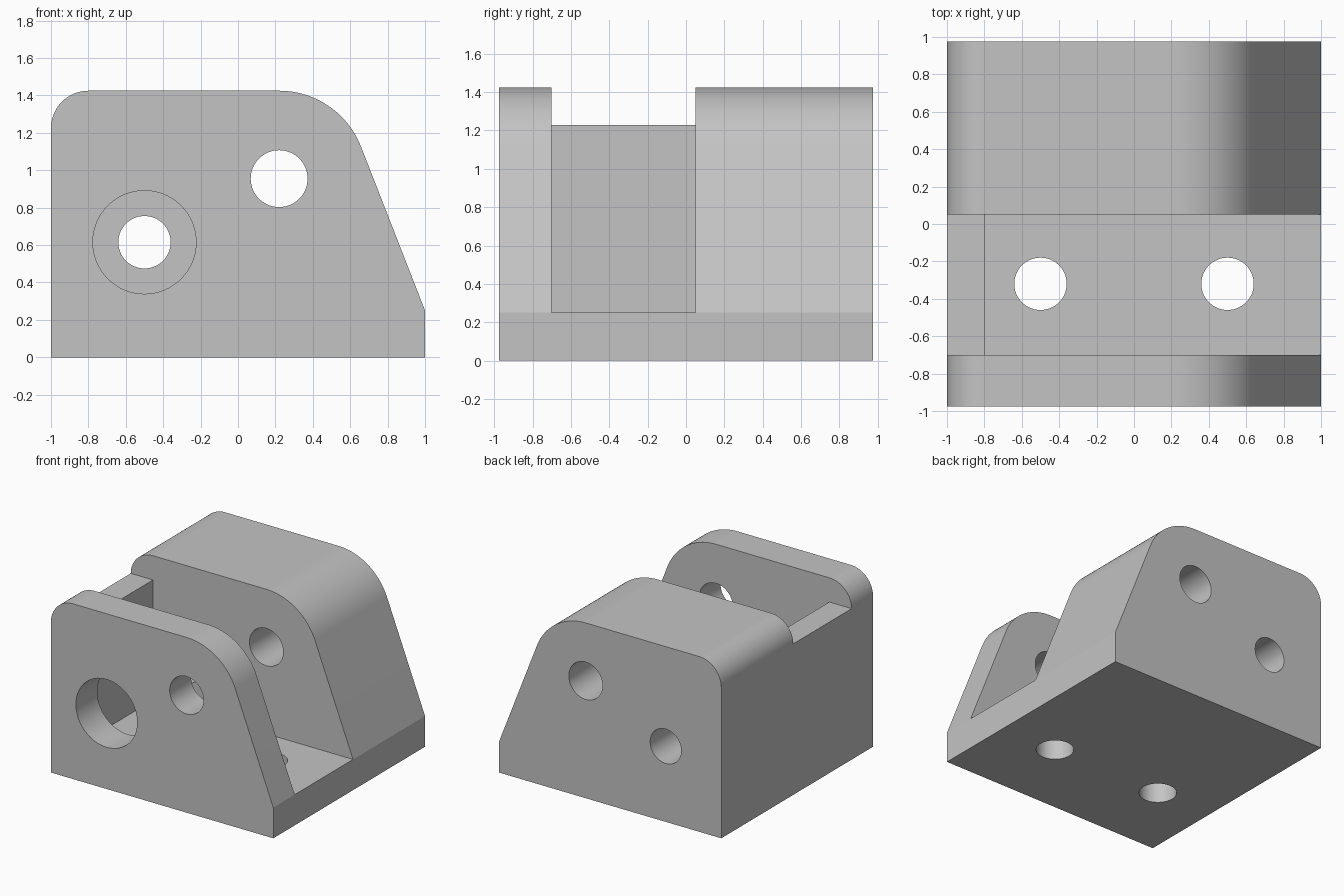
import bpy
import bmesh
from math import sin, cos, acos, atan2, hypot, pi, radians

if "Cube" in bpy.data.objects:
    bpy.data.objects.remove(bpy.data.objects["Cube"], do_unlink=True)

HALF_DEPTH = 0.975
TOP = 1.425
BASE = 0.25
SLOT = (-0.70, 0.05)

grey = bpy.data.materials.new("plain grey")
grey.use_nodes = True
colour = (0.55, 0.55, 0.55, 1)
grey.diffuse_color = colour
grey.node_tree.nodes["Principled BSDF"].inputs["Base Color"].default_value = colour


def arc(cx, cz, r, start, end, steps):
    angles = [start + (end - start) * i / steps for i in range(steps + 1)]
    return [(cx + r * cos(a), cz + r * sin(a)) for a in angles]


def prism(name, outline, low, high, vertical=False):
    """Extrude an outline along y, or along z when vertical."""
    bm = bmesh.new()
    place = (lambda a, b: (a, b, low)) if vertical else (lambda a, b: (a, low, b))
    face = bm.faces.new([bm.verts.new(place(a, b)) for a, b in outline])
    new = bmesh.ops.extrude_face_region(bm, geom=[face])["geom"]
    step = (0, 0, high - low) if vertical else (0, high - low, 0)
    bmesh.ops.translate(bm, vec=step,
                        verts=[v for v in new if isinstance(v, bmesh.types.BMVert)])
    bmesh.ops.recalc_face_normals(bm, faces=bm.faces[:])
    mesh = bpy.data.meshes.new(name)
    bm.to_mesh(mesh)
    bm.free()
    mesh.materials.append(grey)
    obj = bpy.data.objects.new(name, mesh)
    bpy.context.collection.objects.link(obj)
    return obj


def drill(name, a, b, r, low, high, vertical=False):
    circle = arc(a, b, r, 0, 2 * pi, 64)[:-1]
    return prism(name, circle, low, high, vertical)


# Side outline: small round at the left, large round running into the slope
pin_x, pin_z, round_r = 0.22, 0.955, TOP - 0.955
dx, dz = 1 - pin_x, BASE - pin_z
tangent = atan2(dz, dx) + acos(round_r / hypot(dx, dz))
outline = [(-1, 0), (1, 0), (1, BASE)]
outline += arc(pin_x, pin_z, round_r, tangent, pi / 2, 32)
outline += arc(-0.8, TOP - 0.2, 0.2, pi / 2, pi, 32)
bracket = prism("bracket_body", outline, -HALF_DEPTH, HALF_DEPTH)

# Slot leaving the floor and a lower wall, then pin, bore and mounting holes
slot = [(-0.8, BASE), (1.2, BASE), (1.2, 2), (-1.2, 2), (-1.2, 1.228), (-0.8, 1.228)]
cutters = [
    prism("slot_cutter", slot, *SLOT),
    drill("pin_cutter", pin_x, pin_z, 0.152, -1.2, 1.2),
    drill("wide_bore_cutter", -0.5, 0.615, 0.276, -1.2, -0.4),
    drill("narrow_bore_cutter", -0.5, 0.615, 0.14, -0.3, 1.2),
]
cutters += [drill("mount_cutter", x, -0.32, 0.14, -0.2, 0.4, True) for x in (-0.5, 0.5)]

for cutter in cutters:
    cutter.hide_render = True
    mod = bracket.modifiers.new(cutter.name, 'BOOLEAN')
    mod.operation = 'DIFFERENCE'
    mod.solver = 'EXACT'
    mod.object = cutter

# Bake the cuts and drop the cutters
bpy.context.view_layer.update()
graph = bpy.context.evaluated_depsgraph_get()
cut_mesh = bpy.data.meshes.new_from_object(bracket.evaluated_get(graph))
bracket.modifiers.clear()
bracket.data = cut_mesh
cut_mesh.materials.clear()
cut_mesh.materials.append(grey)
for cutter in cutters:
    bpy.data.objects.remove(cutter, do_unlink=True)

# Smooth rounds and holes, crisp edges elsewhere
bpy.ops.object.select_all(action='DESELECT')
bracket.select_set(True)
bpy.context.view_layer.objects.active = bracket
bpy.ops.object.shade_smooth_by_angle(angle=radians(20))
